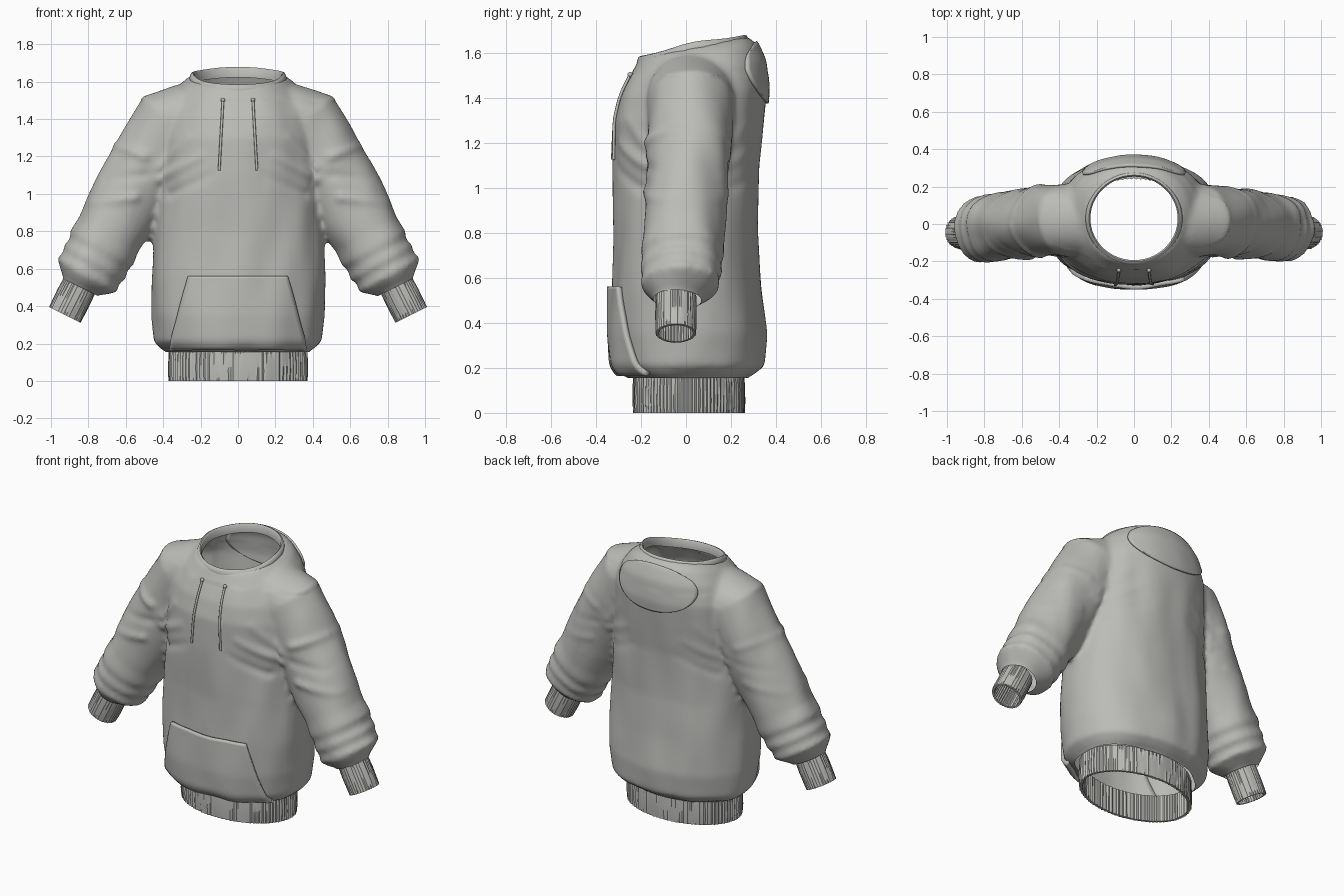
import bpy, bmesh, math
from mathutils import Vector, Matrix, noise
from mathutils.bvhtree import BVHTree

cube = bpy.data.objects.get("Cube")
if cube:
    bpy.data.objects.remove(cube, do_unlink=True)

fabric = bpy.data.materials.new("grey_fabric")
fabric.use_nodes = True
GREY = (0.5, 0.5, 0.48, 1)
fabric.diffuse_color = GREY
fabric.node_tree.nodes["Principled BSDF"].inputs["Base Color"].default_value = GREY


def finish(name, bm, angle=40):
    mesh = bpy.data.meshes.new(name)
    bm.to_mesh(mesh)
    bm.free()
    mesh.materials.clear()
    mesh.materials.append(fabric)
    for p in mesh.polygons:
        p.use_smooth = True
        p.material_index = 0
    mesh.set_sharp_from_angle(angle=math.radians(angle))
    obj = bpy.data.objects.new(name, mesh)
    bpy.context.collection.objects.link(obj)
    return obj


def loft(bm, rings, close=False):
    """Skin rings of points; cap the ends, or join last ring to first."""
    vs = [[bm.verts.new(p) for p in ring] for ring in rings]
    n = len(vs[0])
    pairs = list(zip(vs, vs[1:])) + ([(vs[-1], vs[0])] if close else [])
    for a, b in pairs:
        for i in range(n):
            j = (i + 1) % n
            bm.faces.new((a[i], a[j], b[j], b[i]))
    if not close:
        bm.faces.new(vs[0][::-1])
        bm.faces.new(vs[-1])


def power(c, e):
    return math.copysign(abs(c) ** e, c)


def torso_ring(z, hw, front, back, tilt=0.0, n=64):
    pts = []
    for i in range(n):
        a = 2 * math.pi * i / n
        y = (front + back) / 2 + (back - front) / 2 * power(math.sin(a), 0.9)
        pts.append(Vector((hw * power(math.cos(a), 0.9), y, z + tilt * y)))
    return pts


# Torso sections: height, half width, front y, back y, tilt
TORSO = [(.06, .365, -.23, .255), (.15, .37, -.235, .26), (.17, .405, -.28, .30),
         (.21, .445, -.32, .345), (.35, .462, -.33, .355), (.55, .465, -.325, .335),
         (.8, .455, -.32, .32), (1.1, .43, -.325, .325), (1.3, .42, -.322, .345),
         (1.42, .40, -.295, .358, .05), (1.52, .35, -.255, .345, .12),
         (1.58, .30, -.23, .31, .2), (1.615, .255, -.212, .275, .2), (1.63, .2, -.15, .2, .2)]
# Sleeve sections: x, z, centre y, in-plane radius, depth radius
SLEEVE = [(.15, 1.48, .03, .1, .14), (.25, 1.455, .025, .145, .18), (.36, 1.39, .02, .2, .195),
          (.44, 1.24, .02, .205, .19), (.53, 1.08, .01, .203, .185), (.62, .9, 0, .2, .18),
          (.69, .78, -.01, .184, .18), (.73, .71, -.015, .194, .187), (.745, .68, -.018, .176, .176),
          (.77, .635, -.02, .19, .187), (.785, .61, -.022, .172, .172), (.808, .565, -.025, .186, .18),
          (.83, .53, -.035, .14, .14), (.845, .5, -.042, .098, .1), (.875, .44, -.045, .085, .088)]

solid = bmesh.new()
loft(solid, [torso_ring(*t) for t in TORSO])
for side in (1, -1):
    rings = []
    for k, (x, z, y, r, ry) in enumerate(SLEEVE):
        p, q = SLEEVE[max(k - 1, 0)], SLEEVE[min(k + 1, len(SLEEVE) - 1)]
        t = Vector((q[0] - p[0], 0, q[1] - p[1])).normalized()
        out = Vector((-t.z, 0, t.x))
        ring = []
        for i in range(40):
            a = 2 * math.pi * i / 40
            v = Vector((x, y, z)) + out * r * math.cos(a) + Vector((0, ry * math.sin(a), 0))
            ring.append(Vector((v.x * side, v.y, v.z)))
        rings.append(ring)
    loft(solid, rings)
bmesh.ops.recalc_face_normals(solid, faces=solid.faces)

# Fuse torso and sleeves into one soft skin
blank = finish("blank", solid)
remesh = blank.modifiers.new("fuse", "REMESH")
remesh.mode = "VOXEL"
remesh.voxel_size = 0.016
soften = blank.modifiers.new("soften", "SMOOTH")
soften.factor, soften.iterations = 0.5, 5
fused = bpy.data.meshes.new_from_object(blank.evaluated_get(bpy.context.evaluated_depsgraph_get()))
bpy.data.objects.remove(blank, do_unlink=True)
bm = bmesh.new()
bm.from_mesh(fused)
bpy.data.meshes.remove(fused)

# Cloth folds: ridge segments (x1, z1, x2, z2, height) plus soft large wrinkles
FOLDS = [(.42, 1.08, .2, 1.2, .02), (.42, 1.14, .27, 1.3, .014), (.36, 1.0, .15, 1.1, -.012),
         (.5, 1.2, .68, 1.27, .016), (.55, .98, .78, .95, .014), (.5, 1.1, .7, 1.08, -.01)]
bm.normal_update()
moves = []
for v in bm.verts:
    c = v.co
    d = 0.012 * noise.noise(Vector((c.x * 7, c.y * 7, c.z * 2.5)))
    for x1, z1, x2, z2, h in FOLDS:
        a, b = Vector((x1, z1)), Vector((x2, z2))
        p = Vector((abs(c.x), c.z))
        s = max(0, min(1, (p - a).dot(b - a) / (b - a).length_squared))
        gap = (p - a.lerp(b, s)).length
        d += h * (1 - 0.7 * s) * math.exp(-(gap / 0.025) ** 2) * (1 if c.y < 0 else 0.4)
    moves.append(v.normal * d * (0.3 if c.z > 1.5 else 1))
for v, m in zip(bm.verts, moves):
    v.co += m

# Open the hem and the wrists
bmesh.ops.bisect_plane(bm, geom=bm.verts[:] + bm.edges[:] + bm.faces[:],
                       plane_co=(0, 0, .155), plane_no=(0, 0, -1), clear_outer=True)
WRIST, ALONG = Vector((.85, -.045, .505)), Vector((.45, 0, -.89)).normalized()
for side in (1, -1):
    flip = Vector((side, 1, 1))
    faces = [f for f in bm.faces if all(v.co.x * side > .6 for v in f.verts)]
    geom = faces + list({e for f in faces for e in f.edges}) + list({v for f in faces for v in f.verts})
    bmesh.ops.bisect_plane(bm, geom=geom, plane_co=WRIST * flip, plane_no=ALONG * flip, clear_outer=True)

# Open the neck and pull its edge onto a clean oval
NECK_Y, NECK_X, NECK_D = .03, .245, .235


def neck_radius(c):
    return math.hypot(c.x / NECK_X, (c.y - NECK_Y) / NECK_D)


hole = [f for f in bm.faces if f.calc_center_median().z > 1.45 and neck_radius(f.calc_center_median()) < 1]
bmesh.ops.delete(bm, geom=hole, context="FACES")
for v in bm.verts:
    if v.co.z > 1.45 and v.is_boundary:
        k = neck_radius(v.co)
        v.co.x /= k
        v.co.y = NECK_Y + (v.co.y - NECK_Y) / k
bm.normal_update()
skin = BVHTree.FromBMesh(bm)
finish("sweater_body", bm, 60)


def on_skin(x, z, face, lift):
    """Point on the cloth seen from the front (-1) or the back (1)."""
    hit, normal, *_ = skin.ray_cast(Vector((x, 2 * face, z)), Vector((0, -face, 0)))
    if hit is None:
        hit, normal, *_ = skin.find_nearest(Vector((x, .3 * face, z)))
    if normal.y * face < 0:
        normal = -normal
    return hit + normal * lift


def panel(name, shape, face, lift, thick, n=28):
    pb = bmesh.new()
    grid = [[pb.verts.new(on_skin(*shape(2 * i / n - 1, 2 * j / n - 1), face, lift))
             for i in range(n + 1)] for j in range(n + 1)]
    for j in range(n):
        for i in range(n):
            pb.faces.new((grid[j][i], grid[j][i + 1], grid[j + 1][i + 1], grid[j + 1][i]))
    bmesh.ops.smooth_vert(pb, verts=[v for v in pb.verts if not v.is_boundary], factor=.5,
                          use_axis_x=True, use_axis_y=True, use_axis_z=True)
    obj = finish(name, pb)
    mod = obj.modifiers.new("thickness", "SOLIDIFY")
    mod.thickness, mod.offset = thick, 0


def pocket(u, v):
    return u * (.31 - .05 * v), .37 + .19 * v


def hood(u, v):
    return .27 * u * math.sqrt(1 - v * v / 2), 1.51 + .135 * v * math.sqrt(1 - u * u / 2)


panel("front_pocket", pocket, -1, .01, .024)
panel("hood_flap", hood, 1, .005, .016)


def band(name, place, rx, ry, profile, rib=0.0, n=144, lift=lambda a: 0):
    """Closed cloth band; profile holds (radius offset, height)."""
    b = bmesh.new()
    rings = []
    for dr, h in profile:
        ring = []
        for i in range(n):
            a = 2 * math.pi * i / n
            r = dr + rib * (1 if i % 2 else -1) * (1 + noise.noise(Vector((i * .7, h * 9, 0))))
            ring.append(place @ Vector(((rx + r) * math.cos(a), (ry + r) * math.sin(a), h + lift(a))))
        rings.append(ring)
    loft(b, rings, close=True)
    bmesh.ops.recalc_face_normals(b, faces=b.faces)
    finish(name, b, 50)


# Ribbed hem, cuffs and the collar
band("ribbed_hem", Matrix.Translation((0, .0125, 0)), .365, .242,
     [(-.012, 0), (.003, 0), (.006, .05), (.005, .11), (.002, .17), (-.012, .17)], .003, 180)
for side, label in ((1, "left"), (-1, "right")):
    flip = Vector((side, 1, 1))
    turn = (ALONG * flip).to_track_quat("Z", "Y").to_matrix().to_4x4()
    band(label + "_cuff", Matrix.Translation(WRIST * flip) @ turn, .088, .092,
         [(-.014, -.015), (0, -.015), (.002, .06), (.002, .12), (0, .17), (-.012, .17)], .002, 72)


def collar_height(a):
    return 1.6 + .2 * (NECK_Y + NECK_D * math.sin(a)) + .015 * math.cos(a) ** 8


band("collar", Matrix.Translation((0, NECK_Y, 0)), NECK_X, NECK_D,
     [(-.012, -.03), (.012, -.02), (.014, 0), (.006, .022), (-.004, .026), (-.012, .018)],
     lift=collar_height, n=96)

# Drawstrings with a knot at each eyelet
for side, label in ((1, "left"), (-1, "right")):
    path = [on_skin(side * (.08 + .02 * t / 10), 1.5 - .375 * t / 10, -1, .006) for t in range(11)]
    cu = bpy.data.curves.new(label + "_drawstring", "CURVE")
    cu.dimensions, cu.bevel_depth, cu.bevel_resolution = "3D", .007, 2
    cu.use_fill_caps = True
    line = cu.splines.new("POLY")
    line.points.add(len(path) - 1)
    for pt, co in zip(line.points, path):
        pt.co = (*co, 1)
    cu.materials.append(fabric)
    bpy.context.collection.objects.link(bpy.data.objects.new(label + "_drawstring", cu))
    knot = bmesh.new()
    bmesh.ops.create_uvsphere(knot, u_segments=12, v_segments=8, radius=.012,
                              matrix=Matrix.Translation(path[0]))
    finish(label + "_eyelet", knot)
